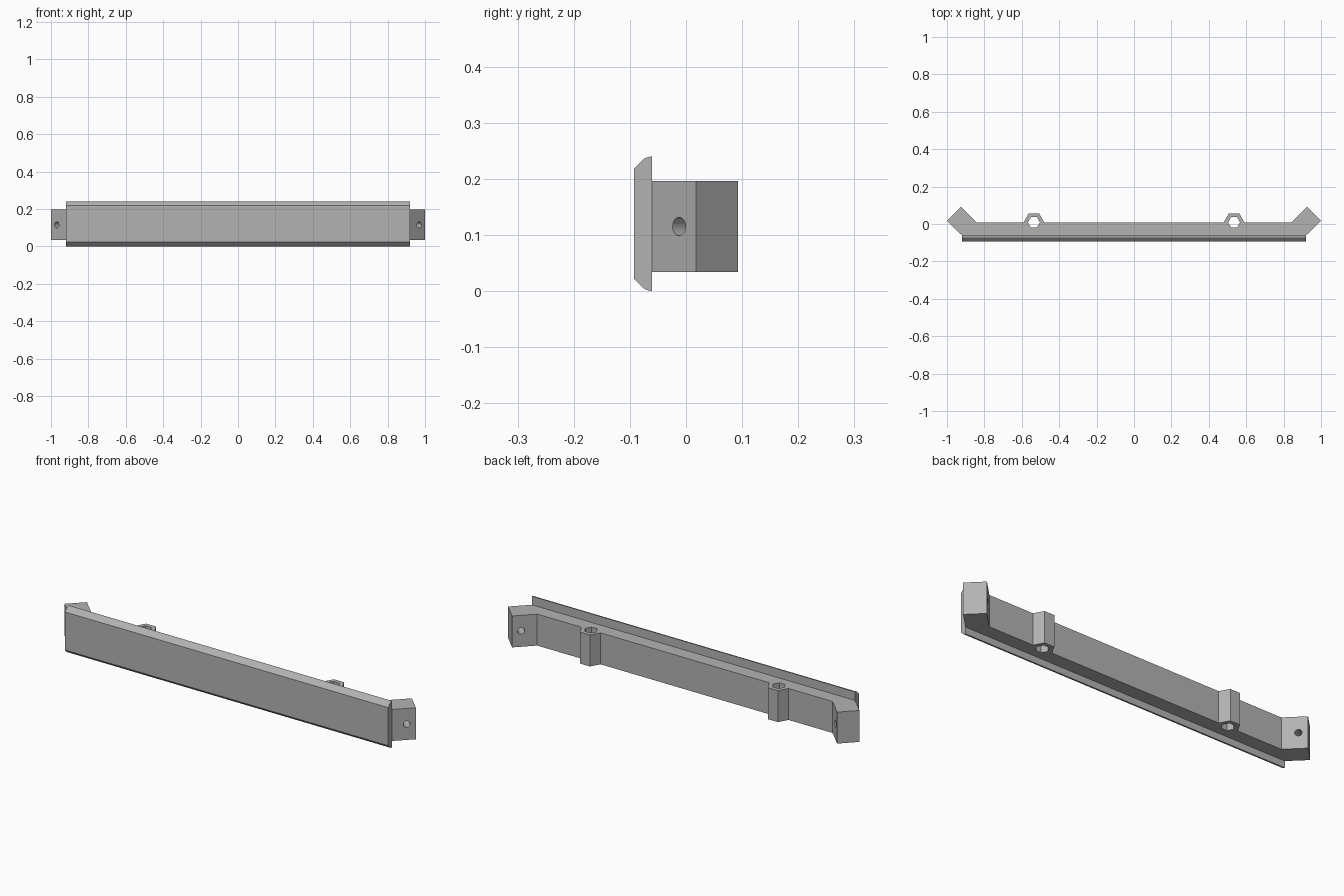
import bpy
import bmesh
from math import pi, cos, sin
from mathutils import Matrix, Vector

cube = bpy.data.objects.get("Cube")
if cube:
    bpy.data.objects.remove(cube, do_unlink=True)

grey = bpy.data.materials.new("plain grey")
grey.use_nodes = True
grey.diffuse_color = (0.45, 0.45, 0.45, 1)
grey.node_tree.nodes["Principled BSDF"].inputs["Base Color"].default_value = (0.45, 0.45, 0.45, 1)


def prism(name, points, depth, matrix):
    """Extrude a flat outline along local z, then place it."""
    bm = bmesh.new()
    face = bm.faces.new([bm.verts.new((x, y, 0)) for x, y in points])
    new = bmesh.ops.extrude_face_region(bm, geom=[face])["geom"]
    top = [v for v in new if isinstance(v, bmesh.types.BMVert)]
    bmesh.ops.translate(bm, verts=top, vec=(0, 0, depth))
    bm.transform(matrix)
    bmesh.ops.recalc_face_normals(bm, faces=bm.faces)
    mesh = bpy.data.meshes.new(name)
    bm.to_mesh(mesh)
    bm.free()
    mesh.materials.append(grey)
    obj = bpy.data.objects.new(name, mesh)
    bpy.context.collection.objects.link(obj)
    return obj


def ring(sides, radius, turn=0):
    return [(radius * cos(turn + 2 * pi * i / sides),
             radius * sin(turn + 2 * pi * i / sides)) for i in range(sides)]


def frame(origin, x_axis, y_axis):
    """Matrix with the given local x and y directions."""
    x, y = Vector(x_axis).normalized(), Vector(y_axis).normalized()
    m = Matrix((x, y, x.cross(y))).transposed().to_4x4()
    return Matrix.Translation(origin) @ m


def cut(target, cutter):
    cutter.hide_render = True
    mod = target.modifiers.new("cut", 'BOOLEAN')
    mod.operation = 'DIFFERENCE'
    mod.solver = 'EXACT'
    mod.object = cutter
    bpy.context.view_layer.objects.active = target
    bpy.ops.object.modifier_apply(modifier=mod.name)
    bpy.data.objects.remove(cutter, do_unlink=True)


# Front plate with bevelled long edges, extruded along x
half = [(-0.061, 0.12), (-0.07, 0.118), (-0.076, 0.115), (-0.093, 0.098)]
outline = half + [(y, -z) for y, z in reversed(half)]
prism("front_plate", outline, 1.84, frame((-0.92, 0, 0.12), (0, 1, 0), (0, 0, 1)))

# Rail with angled end brackets and two half-hexagon bosses
BOSS_X, BACK = 0.535, 0.009
right = [(0.92, -0.061), (1.0, 0.018), (0.925, 0.093), (0.841, BACK),
         (BOSS_X + 0.055, BACK), (BOSS_X + 0.028, 0.057),
         (BOSS_X - 0.028, 0.057), (BOSS_X - 0.055, BACK)]
rail = prism("mounting_rail", right + [(-x, y) for x, y in reversed(right)],
             0.162, Matrix.Translation((0, 0, 0.034)))

for side in (-1, 1):
    # Hexagonal hole down through the boss
    cut(rail, prism("boss_hole", ring(6, 0.032), 0.4,
                    Matrix.Translation((side * BOSS_X, BACK, -0.1))))
    # Round screw hole and hexagonal nut pocket through the bracket
    along, up = Vector((-side, 1, 0)).normalized(), Vector((0, 0, 1))
    across = up.cross(along)
    outer = Vector((side * 0.969, -0.012, 0.115))
    inner = Vector((side * 0.895, 0.062, 0.115))
    cut(rail, prism("screw_hole", ring(24, 0.0165), 0.2,
                    frame(outer - along * 0.04, across, along.cross(across))))
    cut(rail, prism("nut_pocket", ring(6, 0.031, pi / 2), 0.08,
                    frame(inner - along * 0.04, across, along.cross(across))))

# Recessed arrow on the back, pointing up
arrow = [(0, 0.157), (0.05, 0.115), (0.031, 0.115), (0.031, 0.083),
         (-0.031, 0.083), (-0.031, 0.115), (-0.05, 0.115)]
cut(rail, prism("arrow_recess", arrow, 0.06, frame((0, BACK - 0.02, 0), (-1, 0, 0), (0, 0, 1))))
